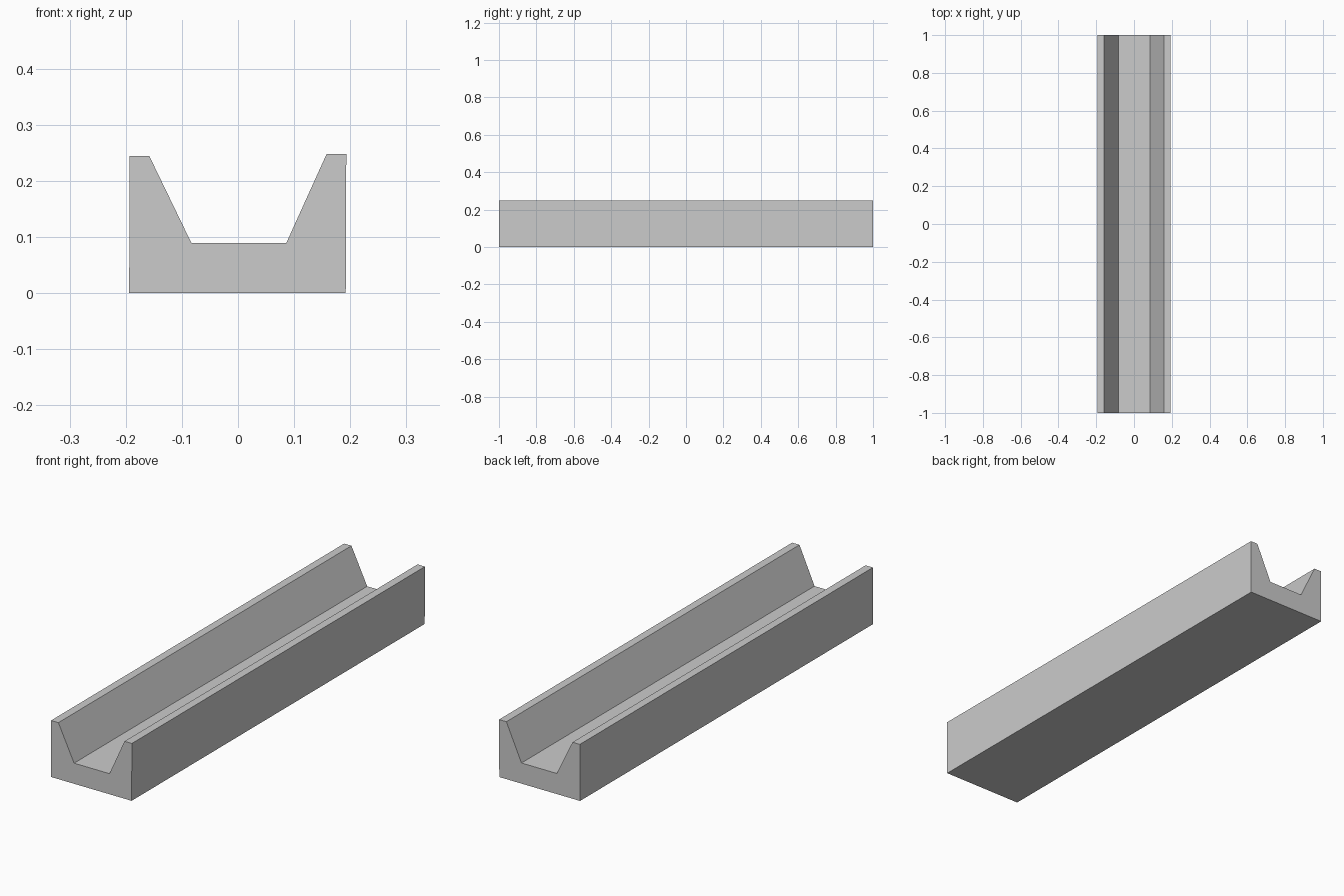
import bpy
import bmesh

if "Cube" in bpy.data.objects:
    bpy.data.objects.remove(bpy.data.objects["Cube"])

# Trough cross-section (x, z), seen from the front
PROFILE = [
    (-0.194, 0.0), (0.192, 0.0),
    (0.193, 0.248), (0.158, 0.248),
    (0.086, 0.089), (-0.083, 0.089),
    (-0.158, 0.244), (-0.193, 0.244),
]
LENGTH = 2.0


def extrude_profile(name, profile, length):
    bm = bmesh.new()
    face = bm.faces.new([bm.verts.new((x, -length / 2, z)) for x, z in profile])
    # Keep the front cap and sweep a copy of it to the back
    result = bmesh.ops.extrude_face_region(bm, geom=[face], use_keep_orig=True)
    swept = [v for v in result["geom"] if isinstance(v, bmesh.types.BMVert)]
    bmesh.ops.translate(bm, verts=swept, vec=(0, length, 0))
    bmesh.ops.recalc_face_normals(bm, faces=bm.faces[:])
    mesh = bpy.data.meshes.new(name)
    bm.to_mesh(mesh)
    bm.free()
    obj = bpy.data.objects.new(name, mesh)
    bpy.context.collection.objects.link(obj)
    return obj


# Open channel with sloped inner walls
extrude_profile("channel_trough", PROFILE, LENGTH)
